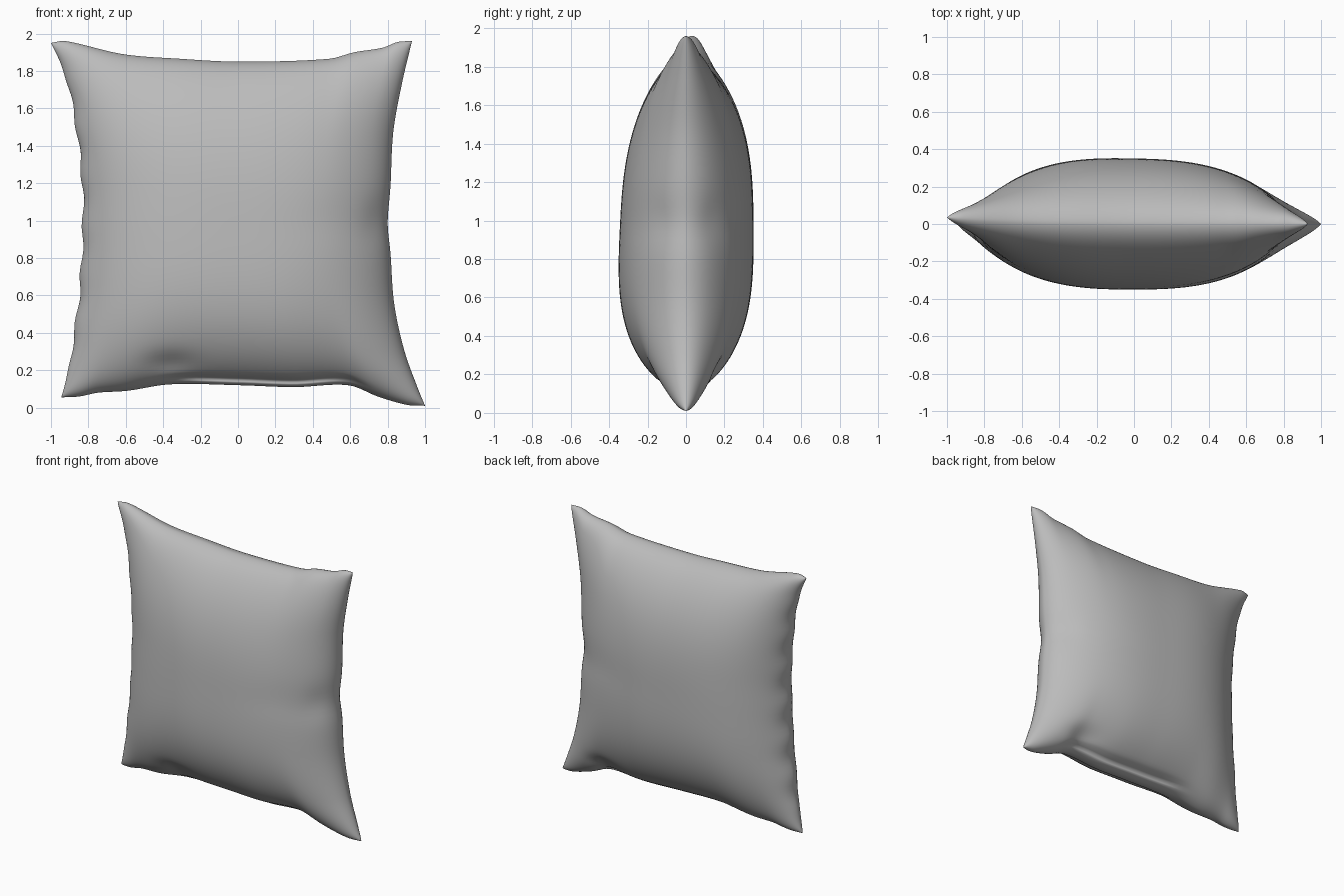
import bpy, bmesh, math

cube = bpy.data.objects.get("Cube")
if cube:
    bpy.data.objects.remove(cube)

# Seam outline: each side as (fraction along side, coordinate)
TOP = [(0, 1.95), (.04, 1.96), (.2, 1.89), (.36, 1.865), (.52, 1.85), (.77, 1.865),
       (.84, 1.9), (.92, 1.925), (.96, 1.955), (1, 1.96)]
BOTTOM = [(0, .055), (.05, .06), (.1, .08), (.18, .09), (.3, .125), (.49, .12),
          (.64, .11), (.79, .12), (.87, .06), (.95, .015), (1, .01)]
LEFT = [(0, -.945), (.08, -.905), (.2, -.87), (.31, -.845), (.47, -.83),
        (.6, -.832), (.78, -.87), (.91, -.925), (1, -1)]
RIGHT = [(0, 1), (.05, .96), (.15, .89), (.28, .835), (.42, .815), (.5, .8), (.6, .815),
         (.75, .83), (.88, .875), (1, .93)]
N = 72


def spline(pts, t):
    """Smooth curve through unevenly spaced points."""
    i = 0
    while i < len(pts) - 2 and t > pts[i + 1][0]:
        i += 1

    def slope(k):
        a, b = pts[max(k - 1, 0)], pts[min(k + 1, len(pts) - 1)]
        return (b[1] - a[1]) / (b[0] - a[0])

    (t0, p0), (t1, p1) = pts[i], pts[i + 1]
    h = t1 - t0
    s = (t - t0) / h
    return ((2*s**3 - 3*s**2 + 1) * p0 + (s**3 - 2*s**2 + s) * h * slope(i)
            + (3*s**2 - 2*s**3) * p1 + (s**3 - s**2) * h * slope(i + 1))


def lerp(a, b, t):
    return a + (b - a) * t


def bump(x, z, cx, cz, rx, rz):
    return math.exp(-((x - cx) / rx)**2 - ((z - cz) / rz)**2)


def dome(t, power, root):
    return max(0, 1 - abs(t)**power)**root


def point(i, j, side):
    # Grid lines crowd toward the seam so its rounding stays smooth
    u, v = -math.cos(math.pi * i / N), -math.cos(math.pi * j / N)
    s, t = (u + 1) / 2, (v + 1) / 2
    x = lerp(spline(LEFT, t), spline(RIGHT, t), s)
    z = lerp(spline(BOTTOM, s), spline(TOP, s), t)
    # Broad filling, fuller toward the bottom, plus a blunt rounded rim
    filling = dome(u, 2.7, .7) * dome(v, 3.1 if v < 0 else 2.7, .7)
    depth = .318 * filling + .032 * dome(u, 36, .5) * dome(v, 36, .5)
    # Front filling settles low, back filling settles toward the right
    depth *= .98 - .12 * v if side < 0 else (1 - .02 * v) * (1 - .04 * u)
    # Tucked crease above the bottom seam, and a soft side pucker
    if side < 0:
        depth -= .03 * bump(x, z, -.36, .23, .12, .06) * dome(v, 8, .5)
    else:
        depth -= .03 * bump(x, z, .56, .2, .11, .06) * dome(v, 8, .5)
    depth -= .015 * bump(x, z, .76, 1, .08, .1) * dome(u, 8, .5)
    # Narrow fold running along the middle of the bottom seam
    depth *= 1 - .45 * math.exp(-((u - .12) / .5)**6) * math.exp(-((v + .965) / .016)**2)
    # Small ripples along the left seam
    x += .007 * math.sin(24 * z) * math.exp(-(1 + u) / .04) * dome(v, 4, 1)
    seam = .035 * (1 - s)**4 * t**4
    return x, seam + side * max(depth, 0), z


# Pillow: two puffed panels sharing one seam
bm = bmesh.new()
seam_verts = {}


def vert(i, j, side):
    if i in (0, N) or j in (0, N):
        if (i, j) not in seam_verts:
            seam_verts[i, j] = bm.verts.new(point(i, j, side))
        return seam_verts[i, j]
    return bm.verts.new(point(i, j, side))


for side in (-1, 1):
    grid = [[vert(i, j, side) for j in range(N + 1)] for i in range(N + 1)]
    for i in range(N):
        for j in range(N):
            quad = [grid[i][j], grid[i + 1][j], grid[i + 1][j + 1], grid[i][j + 1]]
            bm.faces.new(quad if side < 0 else quad[::-1])

mesh = bpy.data.meshes.new("pillow")
bm.to_mesh(mesh)
bm.free()
for face in mesh.polygons:
    face.use_smooth = True
pillow = bpy.data.objects.new("pillow", mesh)
bpy.context.collection.objects.link(pillow)

# Plain grey cloth
cloth = bpy.data.materials.new("grey cloth")
cloth.use_nodes = True
colour = (.5, .5, .5, 1)
cloth.diffuse_color = colour
cloth.node_tree.nodes["Principled BSDF"].inputs["Base Color"].default_value = colour
mesh.materials.append(cloth)
